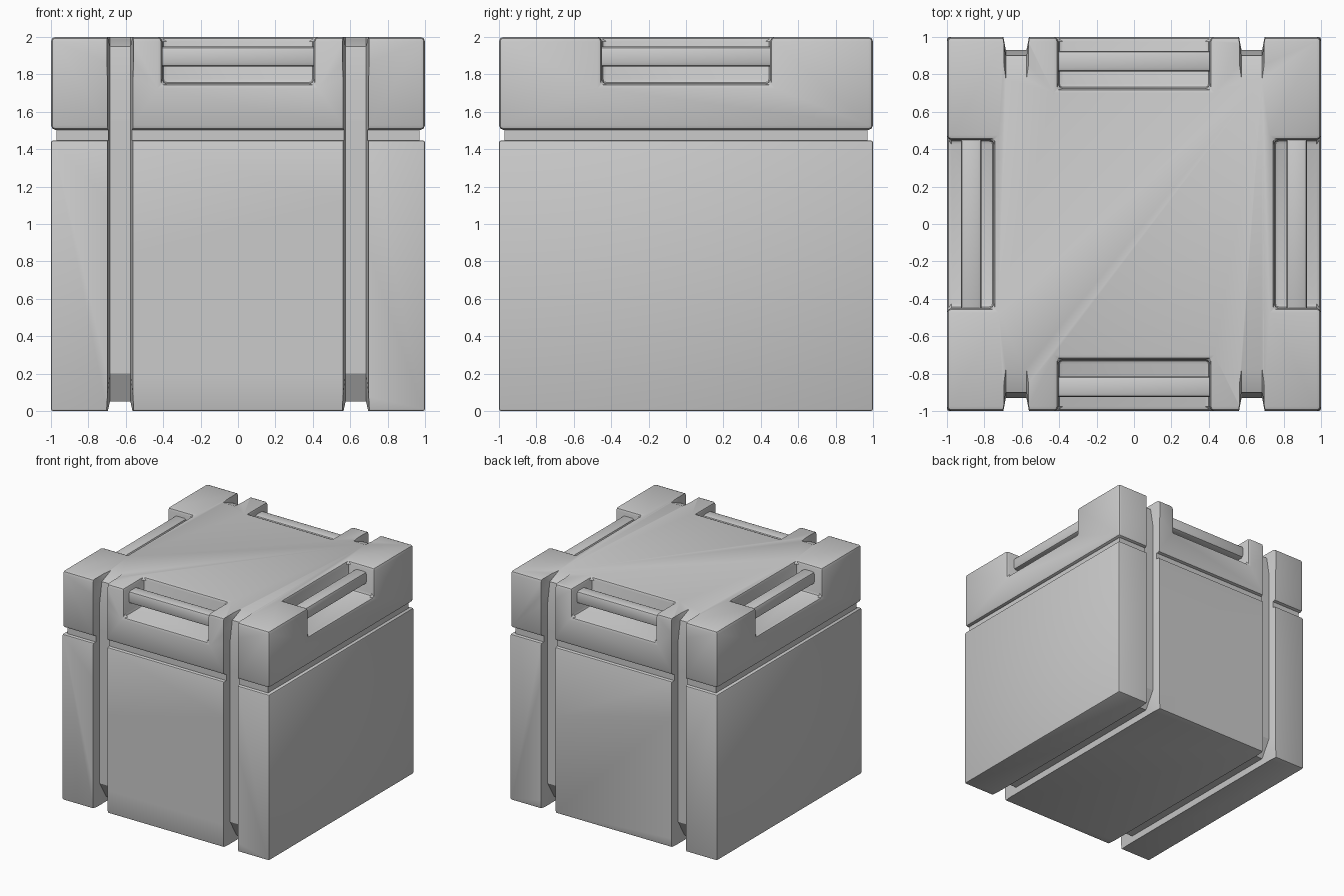
import bpy, bmesh
from math import radians

if "Cube" in bpy.data.objects:
    bpy.data.objects.remove(bpy.data.objects["Cube"])


def box(name, lo, hi):
    bm = bmesh.new()
    bmesh.ops.create_cube(bm, size=1)
    for v in bm.verts:
        v.co = [(a + b) / 2 + c * (b - a) for a, b, c in zip(lo, hi, v.co)]
    return finish(name, bm)


def finish(name, bm):
    bmesh.ops.recalc_face_normals(bm, faces=bm.faces)
    me = bpy.data.meshes.new(name)
    bm.to_mesh(me)
    bm.free()
    ob = bpy.data.objects.new(name, me)
    bpy.context.collection.objects.link(ob)
    return ob


def apply(ob, kind, **settings):
    mod = ob.modifiers.new(kind.lower(), kind)
    for key, value in settings.items():
        setattr(mod, key, value)
    bpy.context.view_layer.objects.active = ob
    bpy.ops.object.modifier_apply(modifier=mod.name)


def bevel(ob, width, segments=2):
    apply(ob, 'BEVEL', width=width, segments=segments,
          limit_method='ANGLE', angle_limit=radians(40))


def cut(ob, cutter):
    apply(ob, 'BOOLEAN', operation='DIFFERENCE', solver='EXACT', object=cutter)


def groove_cutter(x):
    # (floor point, outside point) in y-z, running down the front
    half = [((-0.76, 2.006), (-0.76, 2.1)), ((-0.90, 1.95), (-1.1, 2.1)),
            ((-0.93, 1.78), (-1.1, 1.78)), ((-0.93, 0.2), (-1.1, 0.2)),
            ((-0.84, 0.05), (-1.1, -0.1))]
    path = half + [((-a[0], a[1]), (-b[0], b[1])) for a, b in reversed(half)]
    bm = bmesh.new()
    rings = []
    for a, b in path:
        rings.append([bm.verts.new((x + w, *p)) for w, p in
                      ((-0.055, a), (0.055, a), (0.088, b), (-0.088, b))])
    for r, s in zip(rings, rings[1:]):
        for i in range(4):
            j = (i + 1) % 4
            bm.faces.new((r[i], r[j], s[j], s[i]))
    bm.faces.new(rings[0])
    bm.faces.new(rings[-1])
    bmesh.ops.triangulate(bm, faces=bm.faces)
    ob = finish("groove_cutter", bm)
    ob.hide_render = True
    return ob


# Main shells
body = box("crate_body", (-1, -1, 0), (1, 1, 1.447))
neck = box("lid_seam", (-0.97, -0.97, 1.4), (0.97, 0.97, 1.55))
lid = box("lid", (-1, -1, 1.503), (1, 1, 2))
cutters, bars = [], []

# Handle recesses and grip bars on all four sides
for s in (-1, 1):
    for axis, half, depth in (("x", 0.45, 0.75), ("y", 0.405, 0.725)):
        def placed(name, near, far, w, z0, z1):
            a, b = sorted((s * near, s * far))
            if axis == "x":
                return box(name, (a, -w, z0), (b, w, z1))
            return box(name, (-w, a, z0), (w, b, z1))
        recess = placed("recess_cutter", depth, 1.2, half, 1.75, 2.2)
        recess.hide_render = True
        cut(lid, recess)
        cutters.append(recess)
        bar = placed("handle_bar", 0.815, 0.925, half + 0.04, 1.842, 1.948)
        bevel(bar, 0.02)
        bars.append(bar)

bevel(body, 0.012)
bevel(lid, 0.025)

# Strap grooves running down the front, under the base and up the back
for x in (-0.63, 0.63):
    groove = groove_cutter(x)
    cutters.append(groove)
    for part in (body, neck, lid):
        cut(part, groove)

for c in cutters:
    bpy.data.objects.remove(c)

# Smooth the rounded edges, keep hard corners
bpy.ops.object.select_all(action='DESELECT')
for ob in [body, neck, lid] + bars:
    ob.select_set(True)
bpy.context.view_layer.objects.active = body
bpy.ops.object.shade_smooth_by_angle(angle=radians(30))
